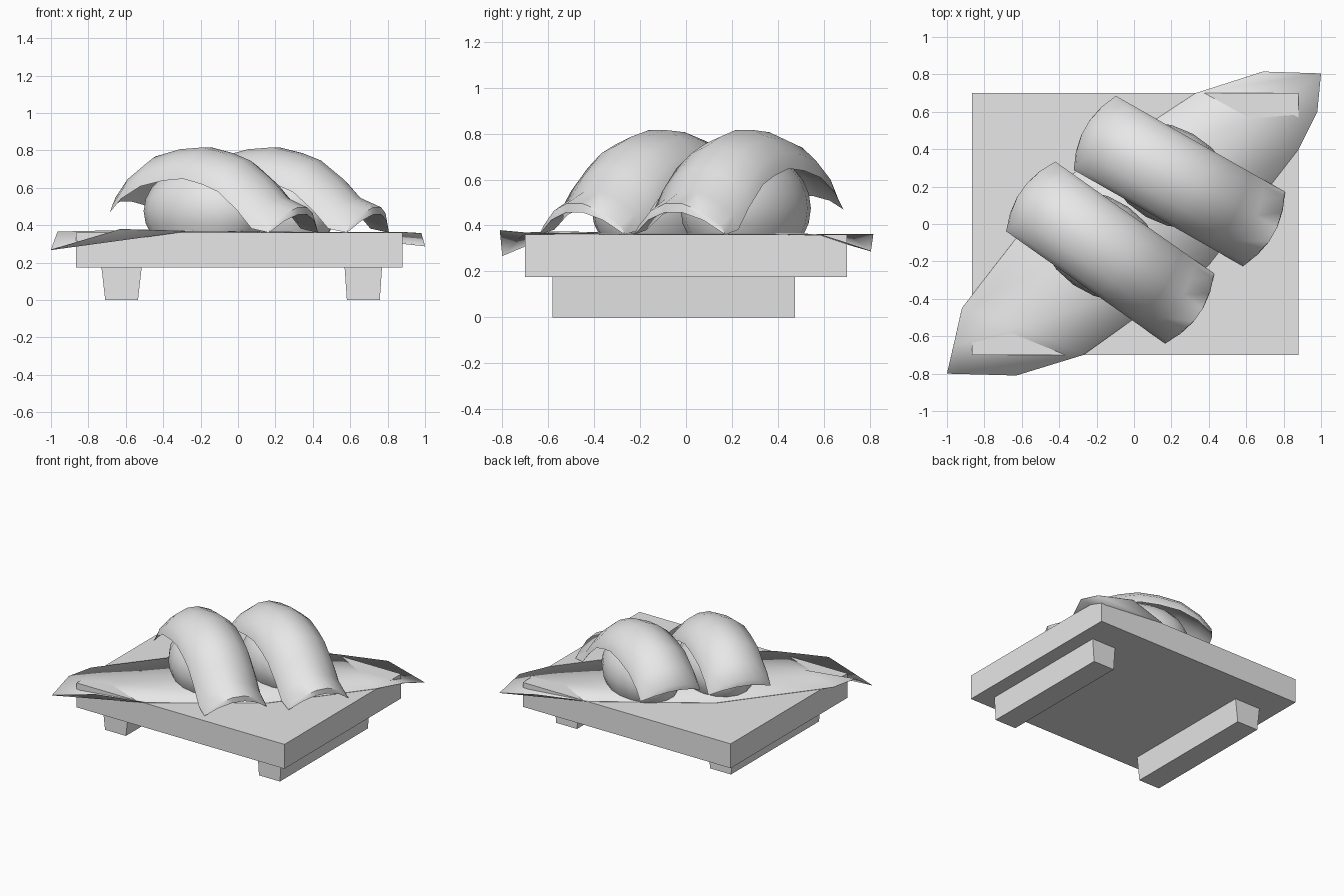
import bpy, bmesh, math
from mathutils import Matrix, Vector

if "Cube" in bpy.data.objects:
    bpy.data.objects.remove(bpy.data.objects["Cube"])

grey = bpy.data.materials.new("light_grey")
grey.use_nodes = True
grey.diffuse_color = (0.8, 0.8, 0.8, 1)
grey.node_tree.nodes["Principled BSDF"].inputs["Base Color"].default_value = (0.8, 0.8, 0.8, 1)


def finish(bm, name, smooth=None):
    """Turn a bmesh into an object, smooth below the given angle."""
    bmesh.ops.recalc_face_normals(bm, faces=bm.faces)
    mesh = bpy.data.meshes.new(name)
    bm.to_mesh(mesh)
    bm.free()
    mesh.materials.append(grey)
    obj = bpy.data.objects.new(name, mesh)
    bpy.context.collection.objects.link(obj)
    if smooth:
        bpy.ops.object.select_all(action='DESELECT')
        obj.select_set(True)
        bpy.context.view_layer.objects.active = obj
        bpy.ops.object.shade_smooth_by_angle(angle=math.radians(smooth))
    return obj


def box(name, x0, x1, y0, y1, z0, z1, taper=0):
    """Box whose bottom is narrowed in x by the taper on each side."""
    bm = bmesh.new()
    bmesh.ops.create_cube(bm, size=1)
    for v in bm.verts:
        inset = taper if v.co.z < 0 else 0
        v.co = (x1 - inset if v.co.x > 0 else x0 + inset,
                y1 if v.co.y > 0 else y0,
                z1 if v.co.z > 0 else z0)
    return finish(bm, name)


def skin(bm, rows):
    """Join rows of vertices with quads."""
    for a, b in zip(rows, rows[1:]):
        for i in range(len(a) - 1):
            bm.faces.new((a[i], a[i + 1], b[i + 1], b[i]))


# Serving board and its two feet
BOARD_TOP = 0.36
box("board", -0.865, 0.88, -0.70, 0.70, 0.175, BOARD_TOP)
box("right_foot", -0.73, -0.515, -0.58, 0.475, 0, 0.175, 0.02)
box("left_foot", 0.57, 0.77, -0.58, 0.475, 0, 0.175, 0.012)

# Leaf lying diagonally over the board, tips drooping past two corners
leaf_rows = [
    [(-0.965, -0.65, 0.366), (-1, -0.8, 0.27), (-0.63, -0.81, 0.38)],
    [(-0.92, -0.45, 0.366), (-0.6, -0.55, 0.374), (-0.27, -0.70, 0.37)],
    [(-0.4, 0.22, 0.364), (0, 0, 0.366), (0.4, -0.22, 0.364)],
    [(0.33, 0.70, 0.364), (0.6, 0.55, 0.364), (0.88, 0.4, 0.364)],
    [(0.69, 0.815, 0.364), (1, 0.805, 0.29), (0.98, 0.6, 0.358)],
]
bm = bmesh.new()
skin(bm, [[bm.verts.new(p) for p in row] for row in leaf_rows])
leaf = finish(bm, "leaf", 50)
sheet = leaf.modifiers.new("thickness", 'SOLIDIFY')
sheet.thickness = 0.003

# Height of the topping's long edge, as (fraction of length, z)
EDGE = [(0, 0.51), (0.07, 0.60), (0.19, 0.68), (0.33, 0.71), (0.46, 0.72),
        (0.58, 0.69), (0.68, 0.65), (0.80, 0.55), (0.89, 0.45), (1, 0.40)]
ACROSS = [-1, -0.6, -0.2, 0.2, 0.6, 1]
LENGTH = 1.04


def topping(name, place):
    """Draped slice: arched across its width, with bowed ends."""
    bm = bmesh.new()
    top, under = [], []
    for t, z in EDGE:
        thick = 0.04 + 0.032 * min(1, 8 * t, 8 * (1 - t))
        upper, lower = [], []
        for f in ACROSS:
            arch = 1 - f * f
            u = (t - 0.5) * (LENGTH + 0.12 * arch)
            h = z + (0.06 + 0.04 * min(1, 4 * t)) * arch
            upper.append(bm.verts.new((u, f * 0.205, h)))
            floor = BOARD_TOP + 0.065 * arch
            lower.append(bm.verts.new((u, f * 0.228, max(h - thick, floor))))
        top.append(upper)
        under.append(lower)
    skin(bm, top)
    skin(bm, under)
    # Side walls and end walls
    for i in (0, -1):
        skin(bm, [[r[i] for r in top], [r[i] for r in under]])
        skin(bm, [top[i], under[i]])
    bm.transform(place)
    finish(bm, name, 45)


def rice(name, place):
    """Rounded mound, flat where it rests on the leaf."""
    bm = bmesh.new()
    bmesh.ops.create_uvsphere(bm, u_segments=18, v_segments=12, radius=1)
    for v in bm.verts:
        v.co = Vector((v.co.x * 0.36 - 0.06, v.co.y * 0.255, v.co.z * 0.255 + 0.475))
    cut = bmesh.ops.bisect_plane(bm, geom=bm.verts[:] + bm.edges[:] + bm.faces[:],
                                 plane_co=(0, 0, BOARD_TOP), plane_no=(0, 0, 1),
                                 clear_inner=True)
    rim = [e for e in cut["geom_cut"] if isinstance(e, bmesh.types.BMEdge)]
    bmesh.ops.holes_fill(bm, edges=rim)
    bm.transform(place)
    finish(bm, name, 45)


# Two pieces side by side, slightly fanned
for side, x, y, angle in (("front", -0.1275, -0.1525, -35.2), ("back", 0.2425, 0.23, -29.6)):
    place = Matrix.Translation((x, y, 0)) @ Matrix.Rotation(math.radians(angle), 4, 'Z')
    rice(side + "_rice", place)
    topping(side + "_topping", place)
